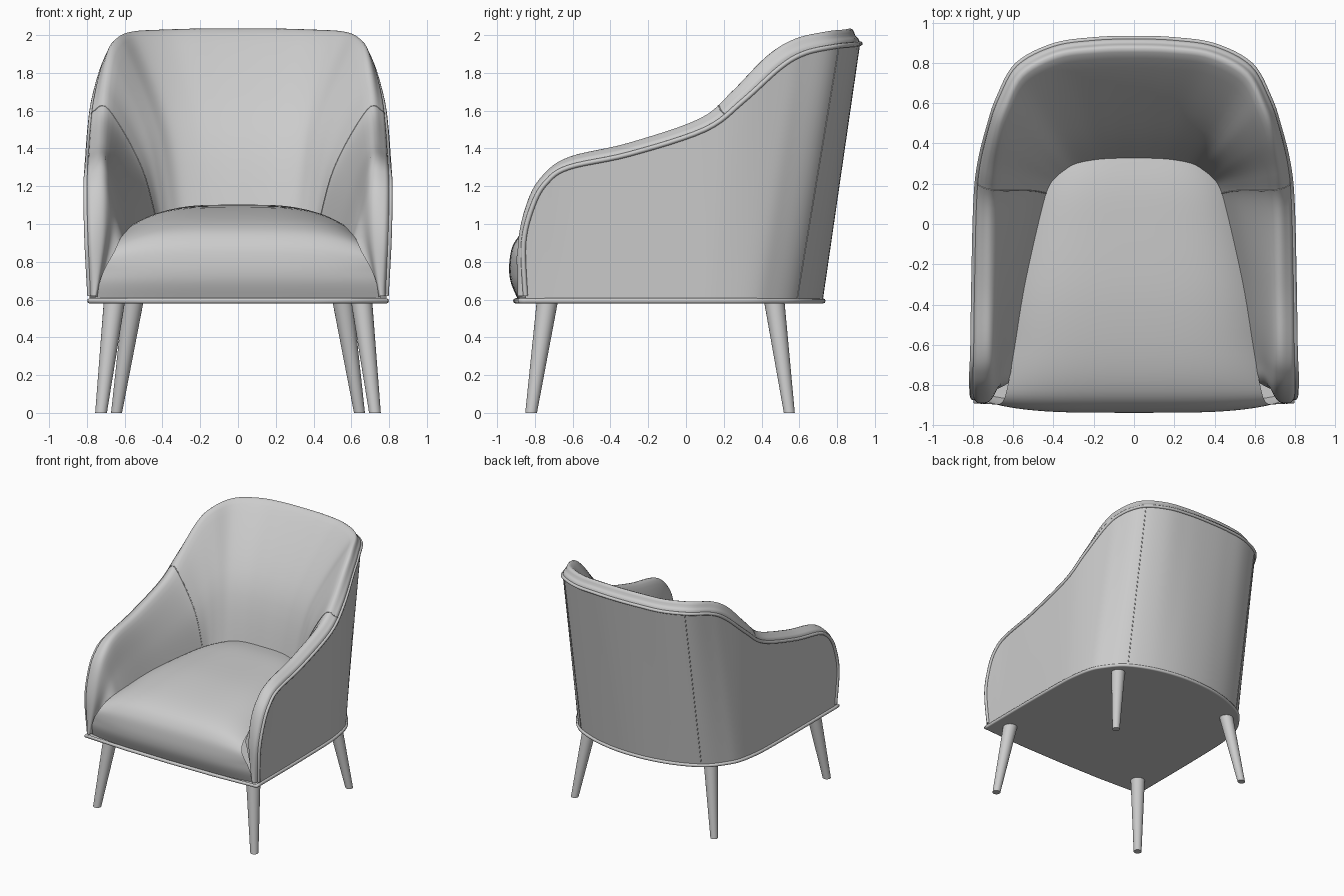
import bpy, bmesh, math
from mathutils import Vector

if "Cube" in bpy.data.objects:
    bpy.data.objects.remove(bpy.data.objects["Cube"])


def spline(pts, n):
    """Catmull-Rom through tuples of any length, n steps per span."""
    out = []
    for i in range(len(pts) - 1):
        a, b = pts[max(i - 1, 0)], pts[i]
        c, d = pts[i + 1], pts[min(i + 2, len(pts) - 1)]
        for k in range(n):
            t = k / n
            out.append(tuple(0.5 * (2 * q + (r - p) * t + (2 * p - 5 * q + 4 * r - s) * t * t
                                    + (3 * q - p - 3 * r + s) * t ** 3)
                             for p, q, r, s in zip(a, b, c, d)))
    out.append(tuple(pts[-1]))
    return out


def finish(bm, name, angle=40):
    bmesh.ops.recalc_face_normals(bm, faces=bm.faces)
    me = bpy.data.meshes.new(name)
    bm.to_mesh(me)
    bm.free()
    ob = bpy.data.objects.new(name, me)
    bpy.context.collection.objects.link(ob)
    bpy.ops.object.select_all(action='DESELECT')
    ob.select_set(True)
    bpy.context.view_layer.objects.active = ob
    bpy.ops.object.shade_smooth_by_angle(angle=math.radians(angle))
    return ob


def grid(name, rows, flip=False):
    """Surface through equal-length rows of points."""
    bm = bmesh.new()
    vs = [[bm.verts.new(p) for p in r] for r in rows]
    for r0, r1 in zip(vs, vs[1:]):
        for j in range(len(r0) - 1):
            bm.faces.new((r0[j], r0[j + 1], r1[j + 1], r1[j]))
    ob = finish(bm, name, 60)
    return ob


def tube(name, pts, radius, cyclic=False):
    cu = bpy.data.curves.new(name, 'CURVE')
    cu.dimensions = '3D'
    cu.bevel_depth = radius
    cu.bevel_resolution = 2
    cu.use_fill_caps = True
    sp = cu.splines.new('POLY')
    sp.points.add(len(pts) - 1)
    for p, co in zip(sp.points, pts):
        p.co = (*co, 1)
    sp.use_cyclic_u = cyclic
    ob = bpy.data.objects.new(name, cu)
    bpy.context.collection.objects.link(ob)


# Stations of the right half: rim xyz, shell foot xy, pad foot xyz
half = [
    (.785, -.85, .62, .785, -.85, .73, -.84, .60),
    (.80, -.86, .90, .785, -.845, .64, -.80, .85),
    (.805, -.81, 1.10, .785, -.81, .60, -.76, .88),
    (.805, -.74, 1.22, .785, -.75, .59, -.68, .90),
    (.80, -.62, 1.30, .785, -.64, .57, -.55, .92),
    (.795, -.30, 1.37, .785, -.35, .52, -.27, .95),
    (.785, .10, 1.50, .78, .02, .44, .08, .97),
    (.765, .30, 1.65, .77, .18, .41, .18, .97),
    (.715, .50, 1.83, .74, .34, .38, .22, .97),
    (.67, .63, 1.905, .69, .44, .34, .25, .97),
    (.58, .79, 1.94, .58, .57, .28, .28, .97),
    (.40, .885, 1.95, .40, .66, .18, .295, .97),
    (.20, .915, 1.955, .20, .71, .09, .30, .97),
    (0, .922, 1.955, 0, .725, 0, .30, .97),
]
mirror = [(-a, b, c, -d, e, -f, g, h) for a, b, c, d, e, f, g, h in half[-2::-1]]
N = 6
st = spline(half + mirror, N)
rim = [Vector(s[0:3]) for s in st]
foot = [Vector((s[3], s[4], .6)) for s in st]
inner = [Vector(s[5:8]) for s in st]

# Outer shell: straight walls from foot to rim
shell = [[f.lerp(r, k / 8) for k in range(9)] for f, r in zip(foot, rim)]
grid("outer_shell", shell)

# Inner padding: rolls over the rim and slopes down to the seat
pad = []
for i, (r, p) in enumerate(zip(rim, inner)):
    t = (rim[min(i + 1, len(rim) - 1)] - rim[max(i - 1, 0)]).normalized()
    flat = Vector((p.x - r.x, p.y - r.y, 0))
    h = flat.normalized()
    n = t.cross(h).normalized()
    d = min(.10, .45 * flat.length)
    ctrl = [r, r + n * .036 + h * .2 * d, r + n * .045 + h * d,
            p - flat * .25 + Vector((0, 0, .55 * (r.z - p.z))), p]
    pad.append([Vector(q) for q in spline([tuple(c) for c in ctrl], 6)])
grid("inner_padding", pad)

# Piping on the rim, and seams between arm and back panels
tube("rim_piping", rim, .013)
for side, i in (("right", int(6.6 * N)), ("left", len(st) - 1 - int(6.6 * N))):
    tube(side + "_pad_seam", pad[i], .003)
for side, i in (("right", int(10.3 * N)), ("left", len(st) - 1 - int(10.3 * N))):
    tube(side + "_shell_seam", shell[i], .003)

# Base plate with its piping
front = [(-.785, -.88), (-.4, -.897), (0, -.902), (.4, -.897), (.785, -.88)]
outline = [(f.x, f.y) for f in foot] + front
bm = bmesh.new()
face = bm.faces.new([bm.verts.new((x, y, .58)) for x, y in outline])
ext = bmesh.ops.extrude_face_region(bm, geom=[face])
bmesh.ops.translate(bm, vec=(0, 0, .022),
                    verts=[v for v in ext['geom'] if isinstance(v, bmesh.types.BMVert)])
finish(bm, "base_plate", 30)
tube("base_piping", [(x, y, .593) for x, y in outline], .014, True)

# Seat cushion: side profile (y, z, half width) with a crowned cross-section
profile = [(-.89, .60, .76), (-.93, .70, .73), (-.935, .80, .695), (-.91, .90, .655),
           (-.83, .98, .63), (-.65, 1.04, .60), (-.35, 1.085, .56), (0, 1.10, .50),
           (.20, 1.10, .45), (.36, 1.08, .38)]
rows = []
for y, z, w in spline(profile, 5):
    k = min(max((z - .75) / .3, 0), 1)
    row = []
    for j in range(33):
        s = math.sin((j / 16 - 1) * math.pi / 2)
        row.append((w * s, y + .05 * (1 - k) * s ** 4, z - .09 * k * s ** 4))
    rows.append(row)
grid("seat_cushion", rows)


# Tapered, splayed legs
def leg(name, top, bottom, r_top, r_bottom):
    bm = bmesh.new()
    bmesh.ops.create_cone(bm, cap_ends=True, segments=24, radius1=r_bottom,
                          radius2=r_top, depth=1)
    for v in bm.verts:
        c = Vector(top if v.co.z > 0 else bottom)
        v.co = Vector((v.co.x, v.co.y, 0)) + c
    finish(bm, name)


for side, m in (("right", 1), ("left", -1)):
    leg(side + "_front_leg", (m * .655, -.735, .585), (m * .725, -.82, 0), .056, .031)
    leg(side + "_back_leg", (m * .555, .468, .585), (m * .643, .547, 0), .054, .029)
